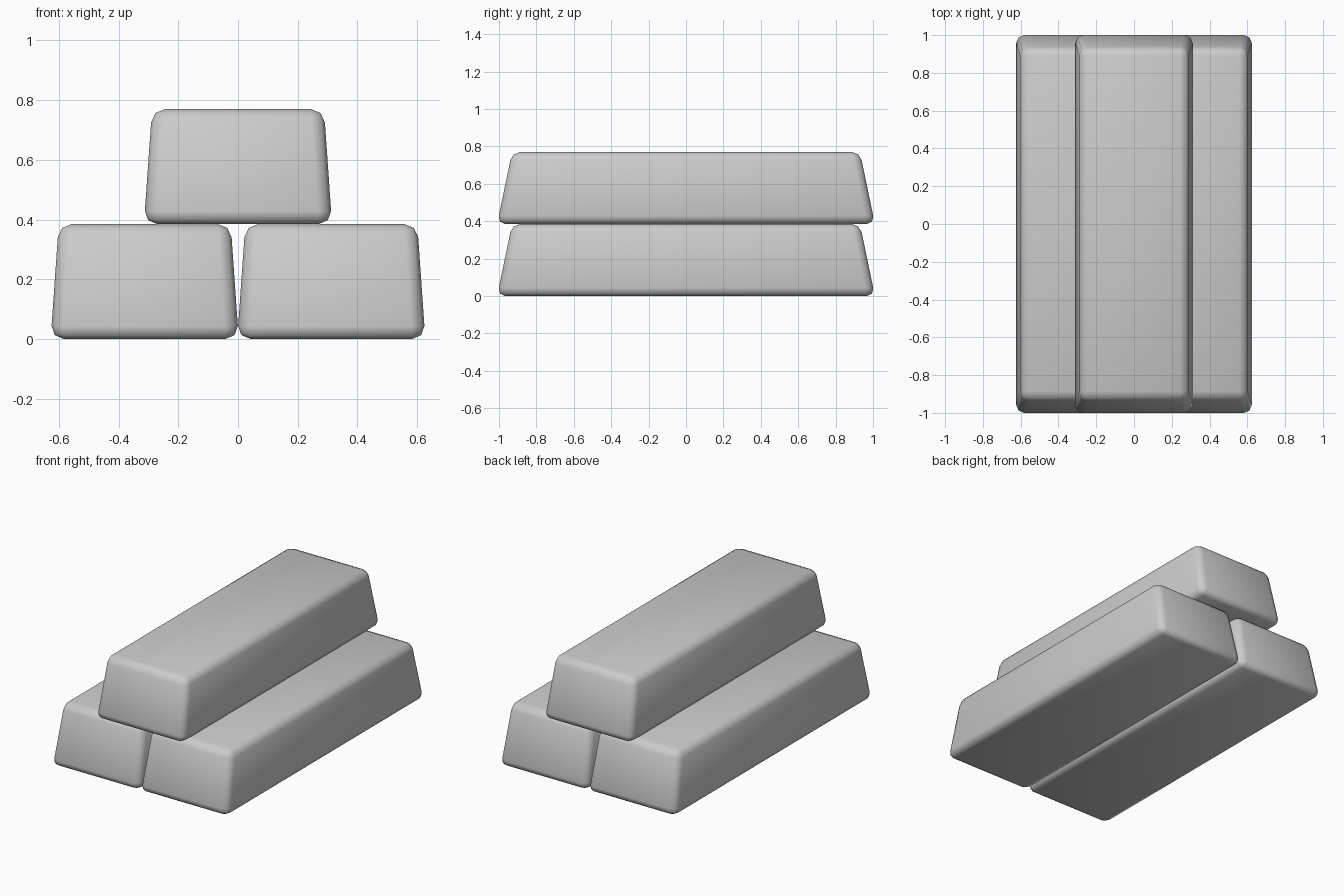
import bpy
import bmesh

if "Cube" in bpy.data.objects:
    bpy.data.objects.remove(bpy.data.objects["Cube"])

HEIGHT = 0.385
BOTTOM = (0.315, 1.01)   # half width, half length before rounding
TOP = (0.288, 0.93)

grey = bpy.data.materials.new("plain grey")
grey.use_nodes = True
colour = (0.6, 0.6, 0.6, 1)
grey.diffuse_color = colour
grey.node_tree.nodes["Principled BSDF"].inputs["Base Color"].default_value = colour


def make_bar(name, x, z):
    """Tapered ingot with rounded edges, standing on z."""
    bm = bmesh.new()
    bmesh.ops.create_cube(bm, size=2)
    for v in bm.verts:
        half = TOP if v.co.z > 0 else BOTTOM
        v.co.x *= half[0]
        v.co.y *= half[1]
        v.co.z = HEIGHT if v.co.z > 0 else 0
    bmesh.ops.bevel(bm, geom=bm.edges[:], offset=0.044, offset_type='OFFSET',
                    segments=2, profile=0.5, affect='EDGES')
    for f in bm.faces:
        f.smooth = True
    mesh = bpy.data.meshes.new(name)
    bm.to_mesh(mesh)
    bm.free()
    mesh.materials.append(grey)
    bar = bpy.data.objects.new(name, mesh)
    bar.location = (x, 0, z)
    bpy.context.collection.objects.link(bar)


# Two bars side by side with a third stacked across the gap
make_bar("lower_right_bar", -0.3125, 0)
make_bar("lower_left_bar", 0.3125, 0)
make_bar("upper_bar", 0, HEIGHT)
